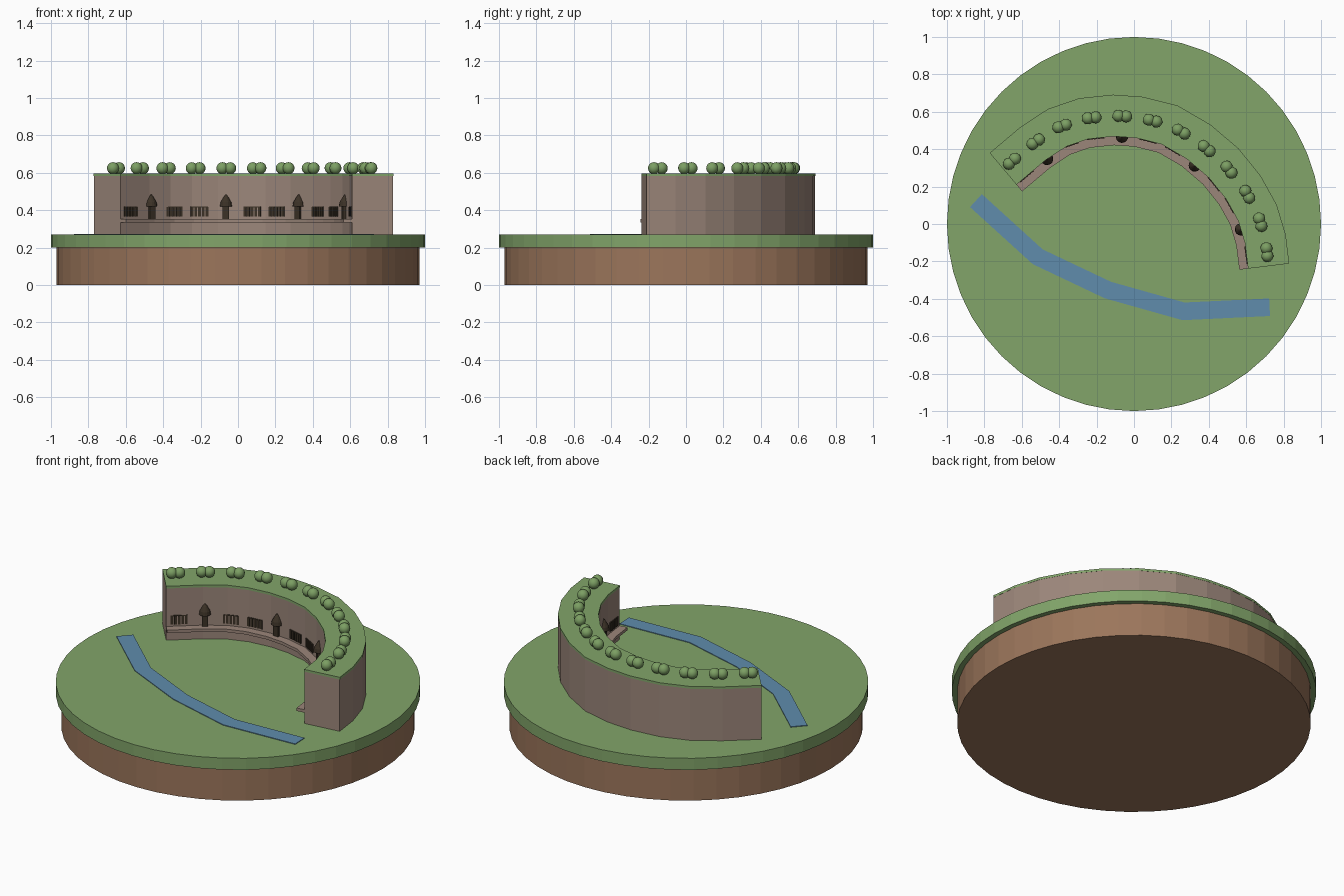
import bpy, bmesh
from mathutils import Vector, Matrix

cube = bpy.data.objects.get("Cube")
if cube:
    bpy.data.objects.remove(cube)


def material(name, r, g, b):
    m = bpy.data.materials.new(name)
    m.use_nodes = True
    m.diffuse_color = (r, g, b, 1)
    m.node_tree.nodes["Principled BSDF"].inputs["Base Color"].default_value = (r, g, b, 1)
    return m


grass = material("grass green", .223, .376, .144)
soil = material("soil brown", .33, .18, .105)
stone = material("cliff stone", .33, .24, .195)
leaf = material("bush green", .20, .345, .125)
water = material("water blue", .115, .262, .413)
dark = material("dark recess", .045, .032, .02)


def finish(bm, name, mat, smooth=False):
    bmesh.ops.recalc_face_normals(bm, faces=bm.faces)
    for f in bm.faces:
        f.smooth = smooth
    me = bpy.data.meshes.new(name)
    bm.to_mesh(me)
    bm.free()
    me.materials.append(mat)
    ob = bpy.data.objects.new(name, me)
    bpy.context.collection.objects.link(ob)
    return ob


def disc(name, radius, z0, z1, mat):
    bm = bmesh.new()
    bmesh.ops.create_cone(bm, cap_ends=True, segments=48, radius1=radius, radius2=radius,
                          depth=z1 - z0, matrix=Matrix.Translation((0, 0, (z0 + z1) / 2)))
    return finish(bm, name, mat)


def offset(path, d):
    """Shift a flat path to its left by d, with mitred corners."""
    out = []
    for i, p in enumerate(path):
        a = (p - path[i - 1]).normalized() if i else None
        b = (path[i + 1] - p).normalized() if i < len(path) - 1 else None
        a, b = a or b, b or a
        n = Vector((-(a + b).y, (a + b).x)).normalized()
        out.append(p + n * d / n.dot(Vector((-a.y, a.x))))
    return out


def strip(name, path, d0, d1, z0, z1, mat):
    """Solid band following a path between two offsets and two heights."""
    bm = bmesh.new()
    rings = []
    for p, q in zip(offset(path, d0), offset(path, d1)):
        rings.append([bm.verts.new((*v, z)) for v, z in ((p, z0), (q, z0), (q, z1), (p, z1))])
    for r, s in zip(rings, rings[1:]):
        for k in range(4):
            bm.faces.new((r[k], r[(k + 1) % 4], s[(k + 1) % 4], s[k]))
    bm.faces.new(rings[0])
    bm.faces.new(rings[-1])
    return finish(bm, name, mat)


def along(path, t):
    """Point and direction at fraction t of the path length."""
    lens = [(b - a).length for a, b in zip(path, path[1:])]
    s = t * sum(lens)
    for a, b, l in zip(path, path[1:], lens):
        if s <= l:
            break
        s -= l
    u = (b - a).normalized()
    return a + u * s, u


def frame(path, t, z):
    """Local frame: x along the wall, y into the wall, z up."""
    p, u = along(path, t)
    rot = Matrix(((u.x, -u.y, 0), (u.y, u.x, 0), (0, 0, 1))).to_4x4()
    return Matrix.Translation((*p, z)) @ rot


# Round island
disc("soil_base", .97, 0, .2, soil)
disc("grass_plate", 1, .2, .27, grass)

# Curved cliff with grass cap and ledge
cliff = [Vector(p) for p in (
    (-.70, .295), (-.54, .43), (-.41, .515), (-.27, .563), (-.11, .58), (.03, .57), (.19, .53),
    (.345, .44), (.48, .325), (.585, .195), (.66, .06), (.702, -.08), (.72, -.225))]
strip("cliff_wall", cliff, -.11, .11, .265, .583, stone)
strip("cliff_grass_cap", cliff, -.111, .111, .583, .597, grass)
strip("cliff_ledge", cliff, -.158, -.105, .335, .353, stone)

# Stream
stream = [Vector(p) for p in ((-.845, .125), (-.515, -.175), (-.14, -.353), (.265, -.467), (.725, -.445))]
strip("stream", stream, -.047, .047, .265, .274, water)

# Paired bushes along the cliff top
bm = bmesh.new()
for i in range(12):
    m = frame(cliff, .032 + .0845 * i, .625)
    for side in (-1, 1):
        bmesh.ops.create_uvsphere(bm, u_segments=16, v_segments=10, radius=.032,
                                  matrix=m @ Matrix.Translation((side * .021, 0, 0)))
finish(bm, "cliff_bushes", leaf, True)

wall = offset(cliff, -.11)

# Domed doorways on the inner wall
doors = bmesh.new()
for i in range(4):
    m = frame(wall, (2 * i + 1) / 8, 0)
    bmesh.ops.create_cube(doors, size=1, matrix=m @ Matrix.Translation((0, 0, .386))
                          @ Matrix.Diagonal((.034, .03, .07, 1)))
    for z, r1, r2, h in ((.432, .033, .029, .022), (.456, .029, .014, .026), (.477, .014, .002, .016)):
        bmesh.ops.create_cone(doors, cap_ends=True, segments=14, radius1=r1, radius2=r2, depth=h,
                              matrix=m @ Matrix.Translation((0, 0, z)))
finish(doors, "domed_doorways", dark)

# Rows of slim window bars between the doorways
bars = bmesh.new()
for k in (1, 5, 7, 11, 13, 17, 19, 23):
    m = frame(wall, k / 24, 0)
    for j in range(5):
        bmesh.ops.create_cube(bars, size=1, matrix=m @ Matrix.Translation(((j - 2) * .02, 0, .392))
                              @ Matrix.Diagonal((.014, .012, .052, 1)))
    bmesh.ops.create_cube(bars, size=1, matrix=m @ Matrix.Translation((0, 0, .417))
                          @ Matrix.Diagonal((.094, .008, .005, 1)))
finish(bars, "window_bars", dark)
